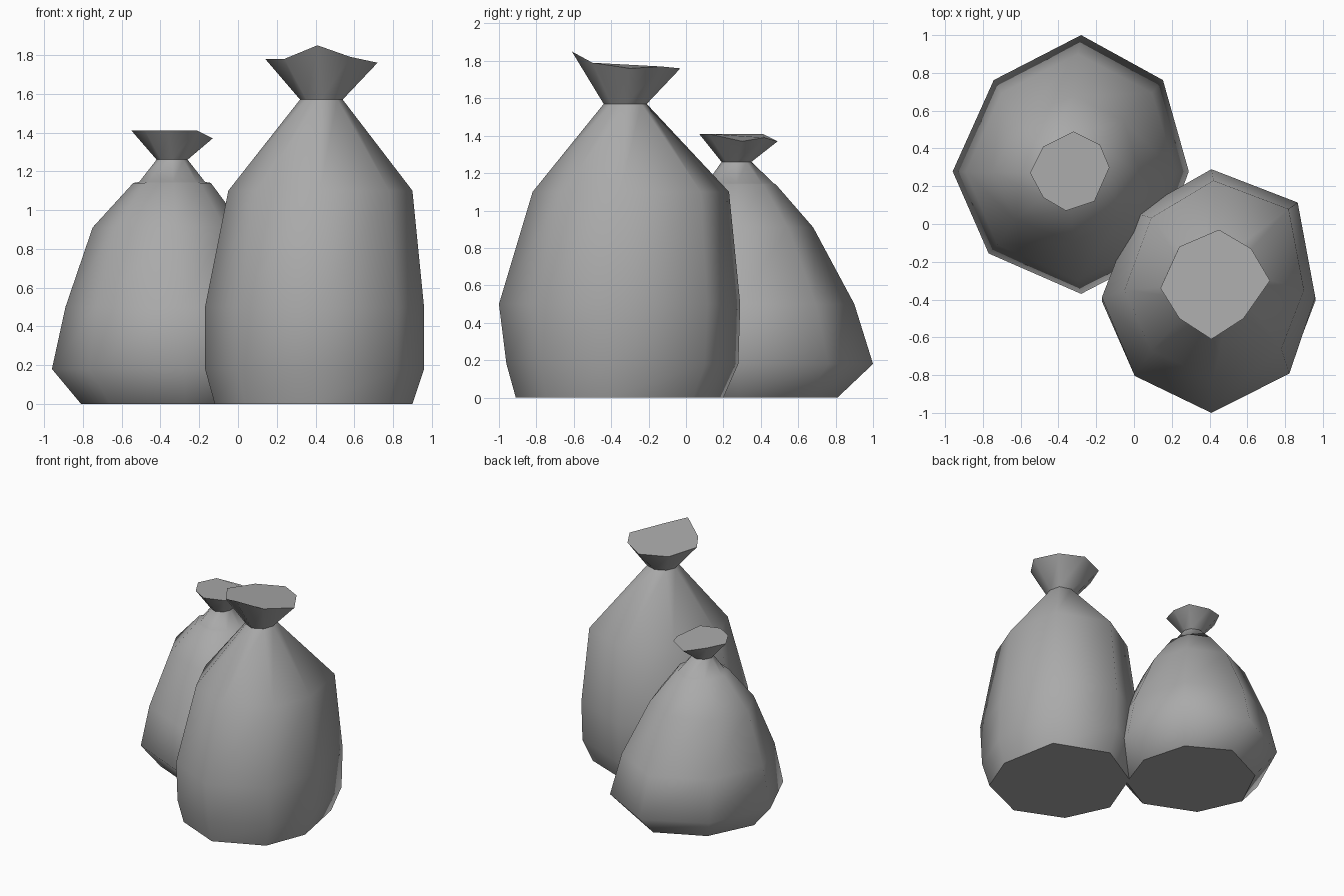
import bpy
import bmesh
from mathutils import Vector

cube = bpy.data.objects.get("Cube")
if cube:
    bpy.data.objects.remove(cube, do_unlink=True)

grey = bpy.data.materials.new("bag grey")
grey.use_nodes = True
GREY = (0.4, 0.4, 0.4, 1)
grey.diffuse_color = GREY
grey.node_tree.nodes["Principled BSDF"].inputs["Base Color"].default_value = GREY


def octagon(z, left, right, front, back, centre, corners):
    """Eight-sided ring, counter-clockwise from the right side (+x)."""
    cx, cy = centre
    extents = [(right, back), (left, back), (left, front), (right, front)]
    sides = [(right, cy), (cx, back), (left, cy), (cx, front)]
    ring = []
    for side, extent, share in zip(sides, extents, corners):
        ring.append(Vector((side[0], side[1], z)))
        ring.append(Vector((cx + (extent[0] - cx) * share[0],
                            cy + (extent[1] - cy) * share[1], z)))
    return ring


def build_bag(name, rings, mouth, low_centre, neck_centre, corners):
    """Stack the body rings, then flare out to the tied-off mouth."""
    bm = bmesh.new()
    neck_height = rings[-1][0]
    low, high = Vector(low_centre), Vector(neck_centre)
    loops = []
    for z, left, right, front, back in rings:
        centre = low.lerp(high, z / neck_height)
        points = octagon(z, left, right, front, back, centre, corners)
        loops.append([bm.verts.new(p) for p in points])
    loops.append([bm.verts.new(p) for p in mouth])

    # walls are smooth, the base and the closed mouth are flat
    for lower, upper in zip(loops, loops[1:]):
        for i in range(len(lower)):
            j = (i + 1) % len(lower)
            face = bm.faces.new((lower[i], lower[j], upper[j], upper[i]))
            face.smooth = True
    bm.faces.new(list(reversed(loops[0])))
    bm.faces.new(loops[-1])

    # crisp crease where the neck is tied
    neck = loops[-2]
    for i in range(len(neck)):
        bm.edges.get((neck[i - 1], neck[i])).smooth = False

    mesh = bpy.data.meshes.new(name)
    bm.to_mesh(mesh)
    bm.free()
    mesh.materials.append(grey)
    bag = bpy.data.objects.new(name, mesh)
    bpy.context.collection.objects.link(bag)
    return bag


# rings: height, left edge, right edge, front edge, back edge
build_bag(
    "large_bag",
    rings=[(0, -0.12, 0.9, -0.91, 0.2),
           (0.18, -0.17, 0.96, -0.96, 0.28),
           (0.5, -0.17, 0.96, -1, 0.29),
           (1.1, -0.05, 0.9, -0.82, 0.23),
           (1.57, 0.32, 0.54, -0.44, -0.21)],
    mouth=[(0.72, -0.3, 1.76), (0.62, -0.13, 1.77), (0.45, -0.03, 1.76),
           (0.24, -0.12, 1.76), (0.14, -0.34, 1.78), (0.24, -0.5, 1.78),
           (0.41, -0.61, 1.85), (0.58, -0.5, 1.79)],
    low_centre=(0.4, -0.42), neck_centre=(0.43, -0.32),
    corners=[(0.83, 0.74), (0.7, 0.66), (0.7, 0.68), (0.75, 0.66)])

build_bag(
    "small_bag",
    rings=[(0, -0.81, 0.14, -0.22, 0.81),
           (0.18, -0.96, 0.29, -0.37, 1),
           (0.5, -0.89, 0.22, -0.3, 0.9),
           (0.91, -0.75, 0.03, -0.1, 0.68),
           (1.14, -0.54, -0.14, 0.08, 0.48),
           (1.145, -0.51, -0.17, 0.11, 0.47),
           (1.26, -0.42, -0.26, 0.19, 0.35)],
    mouth=[(-0.13, 0.3, 1.37), (-0.18, 0.42, 1.39), (-0.32, 0.49, 1.37),
           (-0.48, 0.41, 1.41), (-0.55, 0.27, 1.41), (-0.48, 0.14, 1.41),
           (-0.36, 0.07, 1.41), (-0.21, 0.12, 1.41)],
    low_centre=(-0.27, 0.28), neck_centre=(-0.34, 0.27),
    corners=[(0.76, 0.67), (0.68, 0.67), (0.72, 0.67), (0.72, 0.67)])
